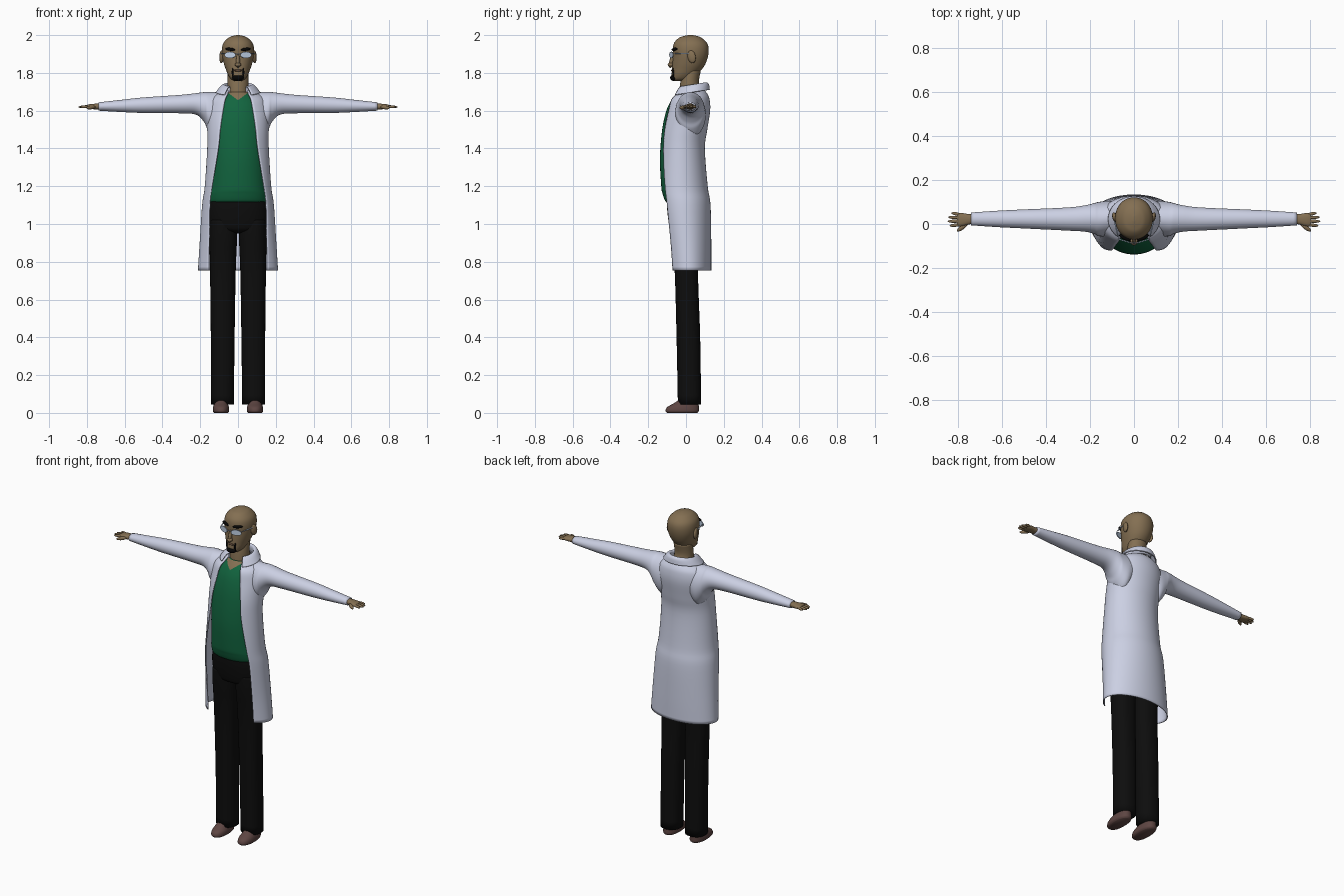
import bpy, bmesh, math
from mathutils import Vector, Matrix, Euler

if "Cube" in bpy.data.objects:
    bpy.data.objects.remove(bpy.data.objects["Cube"])

def material(name, r, g, b):
    m = bpy.data.materials.new(name)
    m.diffuse_color = (r, g, b, 1)
    m.use_nodes = True
    m.node_tree.nodes["Principled BSDF"].inputs["Base Color"].default_value = m.diffuse_color
    return m

COAT = material("coat white", 0.60, 0.63, 0.77)
SHIRT = material("shirt green", 0.006, 0.13, 0.05)
TROUSER = material("trouser black", 0.004, 0.004, 0.004)
SKIN = material("skin tan", 0.23, 0.16, 0.085)
SHOE = material("shoe brown", 0.11, 0.06, 0.055)
HAIR = material("hair black", 0.002, 0.002, 0.002)
LENS = material("lens pale blue", 0.55, 0.66, 0.82)
LIP = material("lip brown", 0.13, 0.075, 0.045)

def smooth_rows(rows, steps=5):
    """Catmull-Rom interpolation between rows of section numbers."""
    out = []
    for i in range(len(rows) - 1):
        p0, p1 = rows[max(i - 1, 0)], rows[i]
        p2, p3 = rows[i + 1], rows[min(i + 2, len(rows) - 1)]
        for k in range(steps):
            t = k / steps
            out.append([b + 0.5 * t * (c - a + t * (2*a - 5*b + 4*c - d + t * (3*(b - c) + d - a)))
                        for a, b, c, d in zip(p0, p1, p2, p3)])
    return out + [list(rows[-1])]

def oval(a, b, n, count, t0=0.0):
    """Superellipse points from the front (-v) round; t0 leaves a gap in front."""
    pts = []
    for k in range(count):
        t = t0 + (2 * math.pi - 2 * t0) * k / (count - 1 if t0 else count)
        s, c = math.sin(t), -math.cos(t)
        pts.append((a * math.copysign(abs(s) ** (2 / n), s), b * math.copysign(abs(c) ** (2 / n), c)))
    return pts

def finish(name, bm, mats, mirror=False, thick=0):
    me = bpy.data.meshes.new(name)
    for f in bm.faces:
        f.smooth = True
    bm.to_mesh(me)
    bm.free()
    for m in mats:
        me.materials.append(m)
    ob = bpy.data.objects.new(name, me)
    bpy.context.collection.objects.link(ob)
    if thick:
        s = ob.modifiers.new("thickness", 'SOLIDIFY')
        s.thickness, s.offset = thick, -1
    if mirror:
        ob.modifiers.new("mirror", 'MIRROR').use_mirror_merge = False
    return ob

def skin_rings(rings, closed=True):
    bm = bmesh.new()
    vs = [[bm.verts.new(p) for p in r] for r in rings]
    n = len(vs[0])
    for lo, hi in zip(vs, vs[1:]):
        for j in range(n if closed else n - 1):
            k = (j + 1) % n
            bm.faces.new((lo[j], lo[k], hi[k], hi[j]))
    if closed:
        bm.faces.new(vs[0][::-1])
        bm.faces.new(vs[-1])
        bmesh.ops.recalc_face_normals(bm, faces=bm.faces)
    return bm

def upright(rows, n=2.0, count=40):
    """Rows: z, half width, front y, back y, centre x."""
    rings = []
    for z, a, yf, yb, cx in smooth_rows(rows):
        rings.append([(cx + u, (yf + yb) / 2 + v, z) for u, v in oval(a, (yb - yf) / 2, n, count)])
    return skin_rings(rings)

def sideways(rows, n=2.0, count=32):
    """Rows: x, low z, high z, front y, back y."""
    rings = []
    for x, zl, zh, yf, yb in smooth_rows(rows):
        rings.append([(x, (yf + yb) / 2 + u, (zl + zh) / 2 + v)
                      for u, v in oval((yb - yf) / 2, (zh - zl) / 2, n, count)])
    return skin_rings(rings)

def blobs(name, items, mat, mirror=False):
    """Ellipsoids: centre, radii, rotation in degrees."""
    bm = bmesh.new()
    for c, r, rot in items:
        e = Euler([math.radians(d) for d in rot]).to_matrix().to_4x4()
        bmesh.ops.create_uvsphere(bm, u_segments=20, v_segments=12, radius=1,
                                  matrix=Matrix.Translation(c) @ e @ Matrix.Diagonal((*r, 1)))
    return finish(name, bm, [mat], mirror)

def rod(p, q, r):
    """Blob item stretched from p to q."""
    p, q = Vector(p), Vector(q)
    e = (q - p).to_track_quat('X', 'Z').to_euler()
    return ((p + q) / 2, ((q - p).length / 2, r, r), [math.degrees(d) for d in e])

# Coat body, open down the front: z, half width, centre y, half depth, opening half width
coat = [(.755, .212, .012, .122, .155), (.9, .203, .004, .13, .153), (1.1, .19, -.013, .143, .15),
        (1.2, .176, -.025, .14, .138), (1.4, .163, -.025, .125, .105), (1.5, .163, -.012, .125, .095),
        (1.6, .165, .01, .118, .08), (1.66, .15, .018, .107, .068), (1.69, .115, .028, .085, .055),
        (1.71, .075, .035, .06, .05)]
rings = [[(u, yc + v, z) for u, v in oval(a, b, 2, 56, math.asin(e / a))]
         for z, a, yc, b, e in smooth_rows(coat)]
finish("coat_body", skin_rings(rings, False), [COAT], thick=.005)

# Sleeves, flared into the shoulder
finish("sleeve", sideways([
    (.08, 1.50, 1.695, -.04, .10), (.12, 1.46, 1.698, -.055, .105), (.16, 1.50, 1.698, -.055, .10),
    (.18, 1.54, 1.698, -.045, .095), (.22, 1.578, 1.693, -.035, .085), (.30, 1.586, 1.684, -.03, .075),
    (.5, 1.588, 1.67, -.02, .066), (.62, 1.593, 1.657, -.014, .06), (.738, 1.6, 1.644, -.006, .052)]),
    [COAT], True)

# Folded collar, lower at the front: z, half width, centre y, half depth
collar = [(1.70, .078, .03, .078), (1.725, .072, .034, .07), (1.737, .076, .034, .073),
          (1.728, .09, .03, .086), (1.70, .113, .022, .098)]
rings = [[(u, yc + v, z + .16 * (yc + v - .06)) for u, v in oval(a, b, 2, 44, math.radians(38))]
         for z, a, yc, b in smooth_rows(collar)]
finish("collar", skin_rings(rings, False), [COAT], thick=.006)

# Shirt with a cut V neck showing skin
bm = upright([(1.115, .146, -.1, .08, 0), (1.125, .151, -.112, .085, 0), (1.16, .151, -.124, .085, 0),
              (1.2, .146, -.131, .085, 0), (1.35, .142, -.138, .08, 0), (1.5, .145, -.126, .09, 0),
              (1.6, .13, -.104, .09, 0), (1.66, .11, -.075, .09, 0), (1.70, .065, -.042, .085, 0)], count=56)
for s in (-1, 1):
    bmesh.ops.bisect_plane(bm, geom=bm.verts[:] + bm.edges[:] + bm.faces[:],
                           plane_co=(0, 0, 1.655), plane_no=(-s * .75, 0, 1))
for f in bm.faces:
    c = f.calc_center_median()
    f.material_index = int(c.y < .02 and c.z > 1.655 + .75 * abs(c.x))
finish("shirt", bm, [SHIRT, SKIN])

# Trousers: hips and mirrored legs
finish("trouser_hips", upright([
    (.95, .05, -.03, .04, 0), (.965, .12, -.075, .08, 0), (1.0, .15, -.09, .088, 0),
    (1.08, .155, -.1, .09, 0), (1.14, .142, -.1, .08, 0)], 2.2), [TROUSER])
finish("trouser_leg", upright([
    (.045, .061, -.043, .08, .083), (.4, .063, -.05, .075, .081), (.75, .068, -.06, .064, .08),
    (.93, .073, -.077, .078, .078), (1.02, .07, -.08, .08, .078)], 2.3, 32), [TROUSER], True)

# Shoes
finish("shoe", upright([
    (0, .036, -.1, .06, .09), (.01, .043, -.108, .068, .09), (.03, .042, -.1, .068, .09),
    (.05, .036, -.066, .066, .09), (.068, .03, -.04, .06, .088)], 2.3, 32), [SHOE], True)

# Neck and head
finish("neck", upright([(1.64, .06, -.04, .09, 0), (1.70, .057, -.036, .08, 0), (1.75, .055, -.03, .068, 0),
                        (1.81, .055, -.02, .078, 0)]), [SKIN])
finish("head", upright([
    (1.758, .02, -.068, 0, 0), (1.768, .038, -.075, .03, 0), (1.79, .053, -.076, .055, 0),
    (1.82, .065, -.074, .085, 0), (1.85, .075, -.072, .104, 0), (1.89, .084, -.069, .117, 0),
    (1.93, .085, -.07, .12, 0), (1.96, .076, -.062, .11, 0), (1.985, .052, -.038, .083, 0),
    (1.995, .03, -.012, .06, 0), (2.0, .006, .012, .036, 0)], 2.1), [SKIN])
blobs("nose", [((0, -.075, 1.862), (.01, .013, .038), (-14, 0, 0)),
               ((0, -.08, 1.843), (.017, .017, .011), (0, 0, 0))], SKIN)
blobs("ear", [((.087, .03, 1.885), (.011, .022, .034), (12, 0, -15))], SKIN, True)
blobs("mouth", [((0, -.072, 1.813), (.022, .007, .006), (0, 0, 0))], LIP)
blobs("goatee", [((0, -.064, 1.774), (.032, .02, .017), (0, 0, 0))], HAIR)
blobs("beard_side", [rod((.028, -.067, 1.825), (.027, -.066, 1.775), .006)], HAIR, True)
blobs("eyebrow", [((.041, -.061, 1.925), (.029, .011, .008), (0, -6, 24))], HAIR, True)

# Glasses: flat lenses, bridge and side arms
bm = bmesh.new()
bmesh.ops.create_cone(bm, cap_ends=True, segments=28, radius1=1, radius2=1, depth=1,
                      matrix=Matrix.Translation((.042, -.077, 1.895)) @ Matrix.Rotation(math.radians(18), 4, 'Z')
                      @ Matrix.Diagonal((.031, .005, .017, 1)) @ Matrix.Rotation(math.pi / 2, 4, 'X'))
lens = finish("lens", bm, [LENS], True)
for p in lens.data.polygons:
    p.use_smooth = False
blobs("glasses_arm", [rod((.07, -.068, 1.903), (.092, .03, 1.903), .003)], LENS, True)
blobs("glasses_bridge", [rod((-.018, -.086, 1.9), (.018, -.086, 1.9), .003)], LENS)

# Hands: palm, fingers and thumb
finish("palm", sideways([
    (.72, 1.606, 1.638, .004, .044), (.755, 1.607, 1.637, -.004, .046),
    (.785, 1.609, 1.634, -.011, .05), (.803, 1.613, 1.63, -.008, .047)], 2.3, 24), [SKIN], True)
blobs("finger", [rod((.785, y, 1.623), (tip, y2, 1.619), .0075)
                 for y, y2, tip in ((-.003, -.008, .836), (.013, .012, .845), (.028, .031, .842), (.042, .05, .828))]
      + [rod((.755, .002, 1.62), (.803, -.033, 1.614), .01)], SKIN, True)
